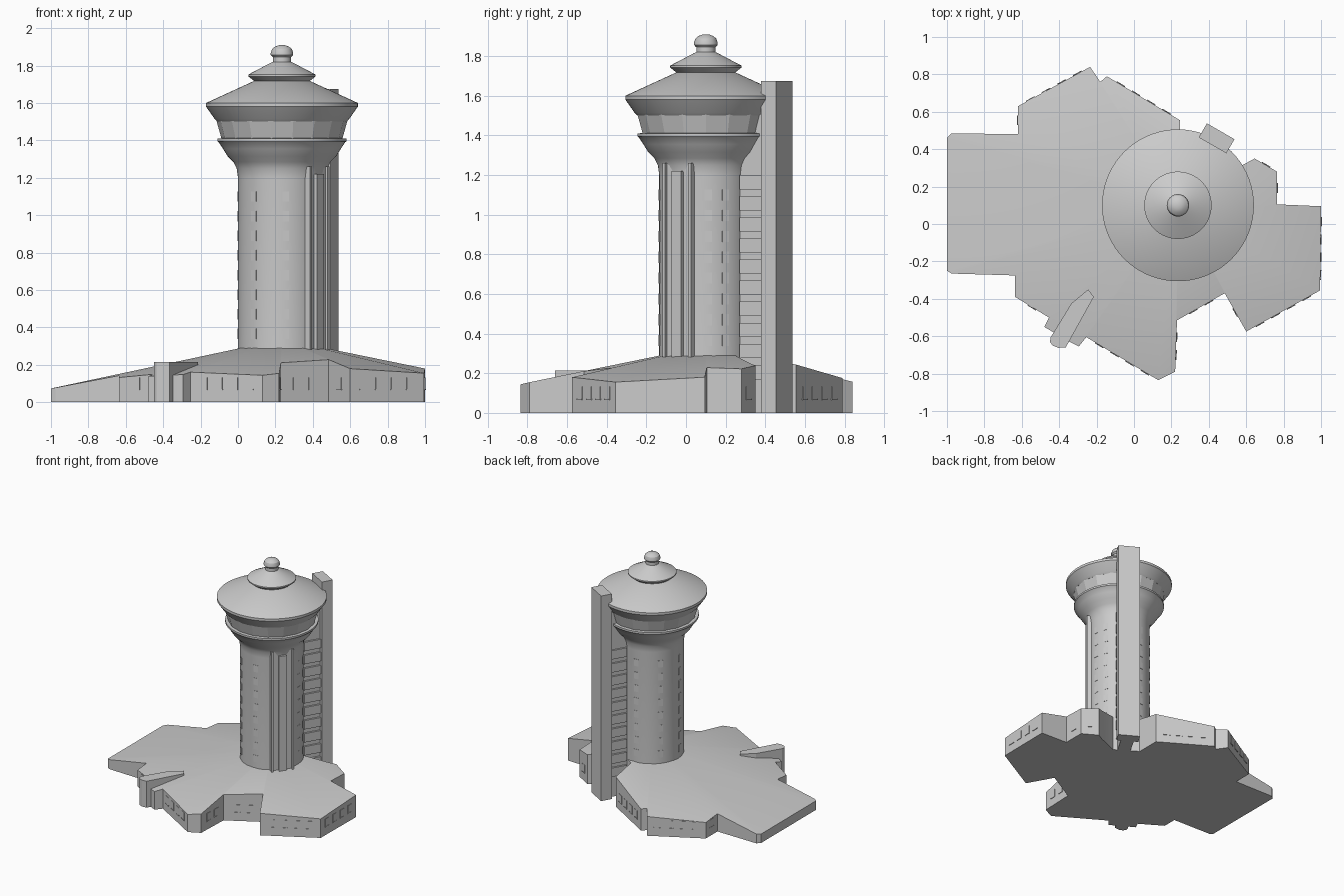
import bpy, bmesh
from math import cos, sin, radians, pi, atan2, hypot
from mathutils import Matrix, Vector

if "Cube" in bpy.data.objects:
    bpy.data.objects.remove(bpy.data.objects["Cube"])

CX, CY = 0.235, 0.10          # tower axis
grey = bpy.data.materials.new("concrete_grey")
grey.diffuse_color = (0.6, 0.6, 0.6, 1)
grey.use_nodes = True
grey.node_tree.nodes["Principled BSDF"].inputs["Base Color"].default_value = grey.diffuse_color


def finish(name, bm, smooth=None):
    bmesh.ops.recalc_face_normals(bm, faces=bm.faces)
    me = bpy.data.meshes.new(name)
    bm.to_mesh(me)
    bm.free()
    me.materials.append(grey)
    ob = bpy.data.objects.new(name, me)
    bpy.context.collection.objects.link(ob)
    if smooth:
        bpy.ops.object.select_all(action='DESELECT')
        ob.select_set(True)
        bpy.context.view_layer.objects.active = ob
        bpy.ops.object.shade_smooth_by_angle(angle=radians(smooth))
    return ob


def add_box(bm, origin, angle, r0, r1, t0, t1, z0, z1):
    """Box given by radial, tangential and height ranges around an origin."""
    m = (Matrix.Translation((origin[0], origin[1], 0)) @ Matrix.Rotation(angle, 4, 'Z')
         @ Matrix.Translation(((r0 + r1) / 2, (t0 + t1) / 2, (z0 + z1) / 2))
         @ Matrix.Diagonal((r1 - r0, t1 - t0, z1 - z0, 1)))
    bmesh.ops.create_cube(bm, size=1, matrix=m)


def lathe(name, profile, n=72):
    bm = bmesh.new()
    rings = []
    for r, z in profile:
        if r == 0:
            rings.append([bm.verts.new((CX, CY, z))] * n)
        else:
            rings.append([bm.verts.new((CX + r * cos(2 * pi * i / n),
                                        CY + r * sin(2 * pi * i / n), z)) for i in range(n)])
    for a, b in zip(rings, rings[1:]):
        for i in range(n):
            j = (i + 1) % n
            bm.faces.new(list(dict.fromkeys((a[i], a[j], b[j], b[i]))))
    return finish(name, bm, 25)


def prism(name, outline, top):
    bm = bmesh.new()
    lo = [bm.verts.new((x, y, 0)) for x, y in outline]
    hi = [bm.verts.new((x, y, top)) for x, y in outline]
    bm.faces.new(lo)
    bm.faces.new(hi)
    for i in range(len(lo)):
        j = (i + 1) % len(lo)
        bm.faces.new((lo[i], lo[j], hi[j], hi[i]))
    return finish(name, bm)


# Ground floor building with a roof sloping away from the tower
outline = [(-1, .46), (-.975, .485), (-.62, .48), (-.62, .63), (-.235, .84), (-.18, .76),
           (-.145, .79), (.245, .555), (.245, .36), (.42, .25), (.59, .32), (.645, .35),
           (.765, .28), (.765, .105), (1, .095), (.995, -.355), (.6, -.575), (.485, -.37),
           (.23, -.515), (.22, -.79), (.13, -.835), (-.255, -.605), (-.295, -.655),
           (-.335, -.635), (-.48, -.55), (-.455, -.5), (-.635, -.39), (-.635, -.275),
           (-.975, -.265), (-1, -.25)]
bm = bmesh.new()
apex = bm.verts.new((CX, CY, .337))
lo = [bm.verts.new((x, y, 0)) for x, y in outline]
hi = [bm.verts.new((x, y, .337 - .205 * hypot(x - CX, y - CY))) for x, y in outline]
bm.faces.new(lo)
for i in range(len(lo)):
    j = (i + 1) % len(lo)
    bm.faces.new((lo[i], lo[j], hi[j], hi[i]))
    bm.faces.new((hi[i], hi[j], apex))
finish("base_building", bm, 12)

# Entrance porch with rounded front
prism("entrance_porch", [(-.215, -.39), (-.245, -.35), (-.335, -.425), (-.445, -.605),
                         (-.45, -.63), (-.435, -.65), (-.405, -.662), (-.365, -.66)], .215)

# Ground floor windows: wall index in the outline, window count
bm = bmesh.new()
for k, count in ((2, 1), (3, 4), (6, 4), (11, 1), (12, 1), (14, 4), (15, 4), (16, 1),
                 (17, 2), (18, 2), (20, 4), (25, 1)):
    a, b = Vector(outline[k]), Vector(outline[k + 1])
    d = b - a
    out = atan2(d.x, -d.y) # outward normal of a clockwise outline
    step = min(.095, d.length / (count + .6))
    for i in range(count):
        p = (a + b) / 2 + d.normalized() * (i - (count - 1) / 2) * step
        add_box(bm, p, out, -.003, .003, -.024, .024, .07, .133)
        add_box(bm, p, out, -.003, .005, -.026, .026, .066, .072)
finish("ground_windows", bm)

# Tower shaft, flared head and lower gallery lip
lathe("tower_shaft", [(0, .1), (.235, .1), (.235, 1.2), (.242, 1.25), (.26, 1.285),
                      (.29, 1.315), (.315, 1.355), (.338, 1.39), (.345, 1.395),
                      (.345, 1.41), (.315, 1.412), (0, 1.412)])

# Window gallery: each panel inset
bm = bmesh.new()
n = 18
ring = [[bm.verts.new((CX + r * cos(2 * pi * i / n), CY + r * sin(2 * pi * i / n), z))
         for i in range(n)] for r, z in ((.322, 1.405), (.35, 1.505))]
panes = [bm.faces.new((ring[0][i], ring[0][(i + 1) % n], ring[1][(i + 1) % n], ring[1][i]))
         for i in range(n)]
bmesh.ops.inset_individual(bm, faces=panes, thickness=.012, depth=-.012)
finish("gallery_windows", bm)

# Main roof, upper roof and finial
lathe("main_roof", [(0, 1.5), (.345, 1.5), (.36, 1.515), (.402, 1.575), (.406, 1.58),
                    (.406, 1.6), (.14, 1.722), (0, 1.722)])
lathe("upper_roof", [(0, 1.71), (.145, 1.715), (.18, 1.742), (.18, 1.752),
                     (.06, 1.815), (.048, 1.82), (.048, 1.85), (0, 1.85)])
lathe("finial_knob", [(0, 1.845), (.05, 1.846), (.06, 1.857), (.06, 1.868), (.053, 1.888),
                      (.038, 1.901), (.02, 1.908), (0, 1.91)], 32)

# Columns of tower windows
bm = bmesh.new()
for deg in (-130, -85, 3, 25, 95, 140, 185):
    for row in range(8):
        z = .365 + row * .105
        add_box(bm, (CX, CY), radians(deg), .228, .237, -.018, .018, z - .028, z + .028)
finish("tower_windows", bm)

# Front right bay with side fins and a middle pilaster
bay = radians(-36)
bm = bmesh.new()
add_box(bm, (CX, CY), bay, .15, .235, -.08, .08, .1, 1.26)
for s in (-1, 1):
    add_box(bm, (CX, CY), bay, .15, .25, s * .08 - .008, s * .08 + .008, .1, 1.26)
add_box(bm, (CX, CY), bay, .15, .255, -.03, .03, .1, 1.22)
finish("bay_pilaster", bm)

# Lift shaft, link wall and stair landings
lift = radians(60)
bm = bmesh.new()
add_box(bm, (CX, CY), lift, .37, .457, -.085, .085, 0, 1.675)
finish("lift_shaft", bm)
bm = bmesh.new()
add_box(bm, (CX, CY), lift, .15, .38, -.05, .05, 0, 1.58)
finish("lift_link", bm)
bm = bmesh.new()
for i in range(10):
    z = 1.2 - .1065 * i
    add_box(bm, (CX, CY), lift, .235, .375, -.065, .065, z - .072, z)
finish("stair_landings", bm)
